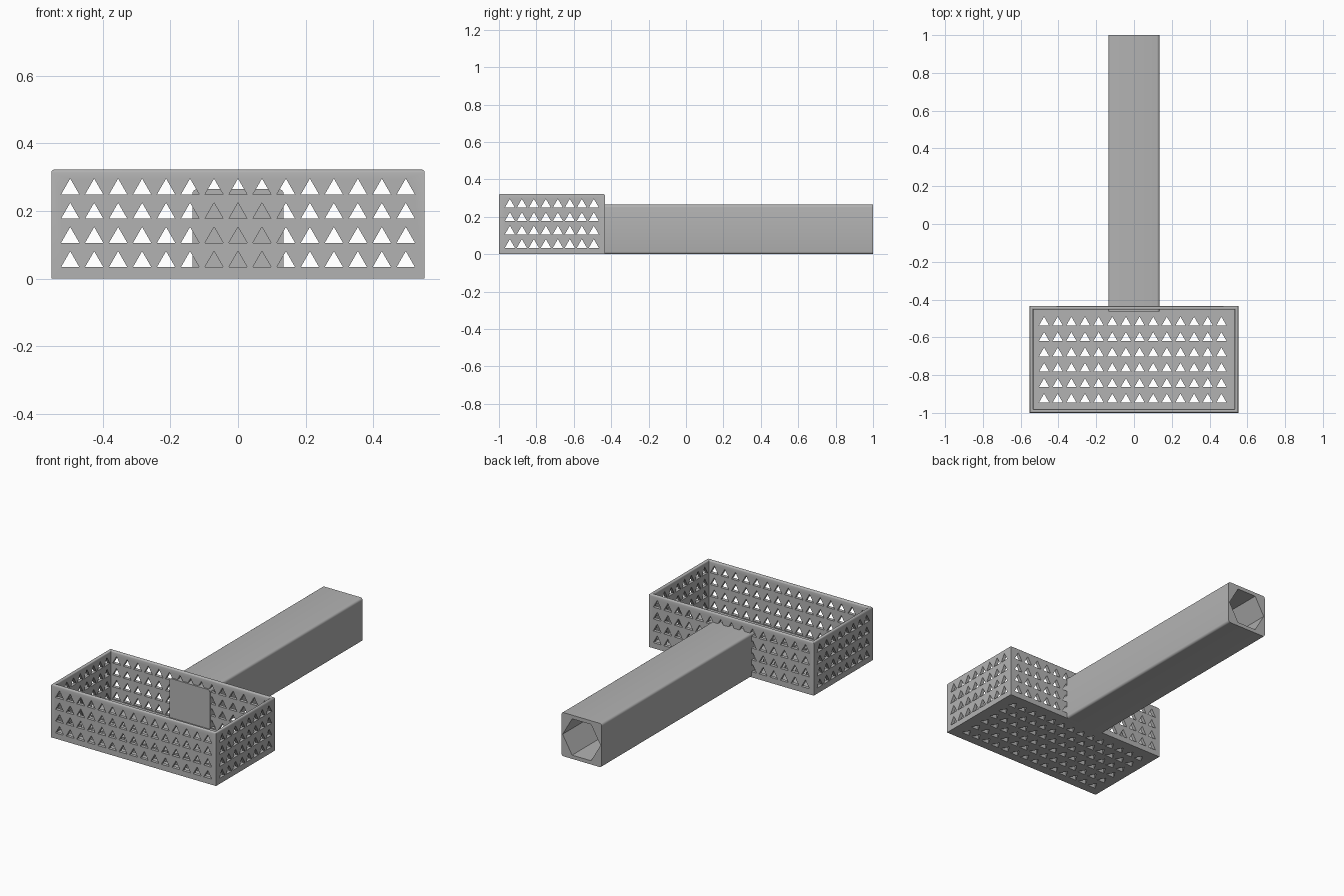
import bpy, bmesh, math
from mathutils import Matrix, Vector

if "Cube" in bpy.data.objects:
    bpy.data.objects.remove(bpy.data.objects["Cube"], do_unlink=True)

# Main dimensions
HALF_W, FRONT, BACK, TOP = 0.553, -1.0, -0.434, 0.323
WALL = 0.028
MID_Y = (FRONT + BACK) / 2
HANDLE_W, HANDLE_H = 0.27, 0.265

grey = bpy.data.materials.new("plain grey")
grey.use_nodes = True
colour = (0.45, 0.45, 0.45, 1)
grey.diffuse_color = colour
grey.node_tree.nodes["Principled BSDF"].inputs["Base Color"].default_value = colour


def make_object(name, bm):
    bmesh.ops.recalc_face_normals(bm, faces=bm.faces)
    mesh = bpy.data.meshes.new(name)
    bm.to_mesh(mesh)
    bm.free()
    mesh.materials.append(grey)
    obj = bpy.data.objects.new(name, mesh)
    bpy.context.collection.objects.link(obj)
    return obj


def add_box(bm, low, high):
    low, high = Vector(low), Vector(high)
    size = Matrix.Diagonal((high - low).to_4d())
    size[3][3] = 1
    bmesh.ops.create_cube(bm, size=1, matrix=Matrix.Translation((low + high) / 2) @ size)


def add_prism(bm, points, depth):
    face = bm.faces.new([bm.verts.new(p) for p in points])
    moved = bmesh.ops.extrude_face_region(bm, geom=[face], use_keep_orig=True)["geom"]
    bmesh.ops.translate(bm, vec=depth, verts=[v for v in moved if isinstance(v, bmesh.types.BMVert)])


def cut(obj, bm):
    cutter = make_object("cutter", bm)
    cutter.hide_render = True
    mod = obj.modifiers.new("cut", "BOOLEAN")
    mod.operation, mod.solver, mod.object = "DIFFERENCE", "EXACT", cutter
    bpy.context.view_layer.objects.active = obj
    bpy.ops.object.modifier_apply(modifier=mod.name)
    bpy.data.objects.remove(cutter, do_unlink=True)


def triangle_grid(columns, rows, place, depth):
    """Prisms for a grid of triangular holes; columns and rows are (start, step, count)."""
    bm = bmesh.new()
    for i in range(columns[2]):
        for j in range(rows[2]):
            u, v = columns[0] + i * columns[1], rows[0] + j * rows[1]
            corners = [(u - 0.027, v), (u + 0.027, v), (u, v + 0.047)]
            add_prism(bm, [place(a, b) for a, b in corners], depth)
    return bm


def smooth(obj):
    bpy.ops.object.select_all(action="DESELECT")
    obj.select_set(True)
    bpy.context.view_layer.objects.active = obj
    bpy.ops.object.shade_smooth_by_angle(angle=math.radians(31))


# Open basket with a rounded rim
bm = bmesh.new()
add_box(bm, (-HALF_W, FRONT, 0), (HALF_W, BACK, TOP))
bm.faces.ensure_lookup_table()
lid = max(bm.faces, key=lambda f: f.calc_center_median().z)
bmesh.ops.inset_region(bm, faces=[lid], thickness=WALL)
well = bmesh.ops.extrude_face_region(bm, geom=[lid])["geom"]
bmesh.ops.translate(bm, vec=(0, 0, WALL - TOP), verts=[v for v in well if isinstance(v, bmesh.types.BMVert)])
if lid.is_valid:
    bmesh.ops.delete(bm, geom=[lid], context="FACES_ONLY")
rim = [e for e in bm.edges if all(v.co.z > TOP - 0.001 for v in e.verts)
       and any(abs(f.normal.z) < 0.5 for f in e.link_faces)
       and (abs(e.verts[0].co.x - e.verts[1].co.x) < 0.001 or abs(e.verts[0].co.y - e.verts[1].co.y) < 0.001)]
bmesh.ops.bevel(bm, geom=rim, offset=0.009, segments=3, profile=0.5, affect="EDGES")
basket = make_object("basket", bm)

# Triangular holes through the long walls, the short walls and the floor
wall_rows = (0.034, 0.0717, 4)
cut(basket, triangle_grid((-0.497, 0.071, 15), wall_rows,
                          lambda a, b: (a, FRONT - 0.1, b), (0, 0.8, 0)))
cut(basket, triangle_grid((MID_Y - 0.2245, 0.0641, 8), wall_rows,
                          lambda a, b: (-0.7, a, b), (1.4, 0, 0)))
cut(basket, triangle_grid((-0.476, 0.0722, 14), (-0.945, 0.0815, 6),
                          lambda a, b: (a, b, -0.05), (0, 0, 0.15)))
smooth(basket)

# Square handle with rounded long edges, plugging the rear wall
bm = bmesh.new()
add_box(bm, (-HANDLE_W / 2, BACK - WALL - 0.001, 0), (HANDLE_W / 2, 1, HANDLE_H))
long_edges = [e for e in bm.edges if abs(e.verts[0].co.y - e.verts[1].co.y) > 1]
bmesh.ops.bevel(bm, geom=long_edges, offset=0.014, segments=4, profile=0.5, affect="EDGES")
handle = make_object("handle", bm)

# Hexagonal bore, open at the rear end
bm = bmesh.new()
hexagon = [(0.127 * math.cos(k * math.pi / 3), 1.1, HANDLE_H / 2 + 0.127 * math.sin(k * math.pi / 3))
           for k in range(6)]
add_prism(bm, hexagon, (0, BACK - 1.1, 0))
cut(handle, bm)
smooth(handle)
